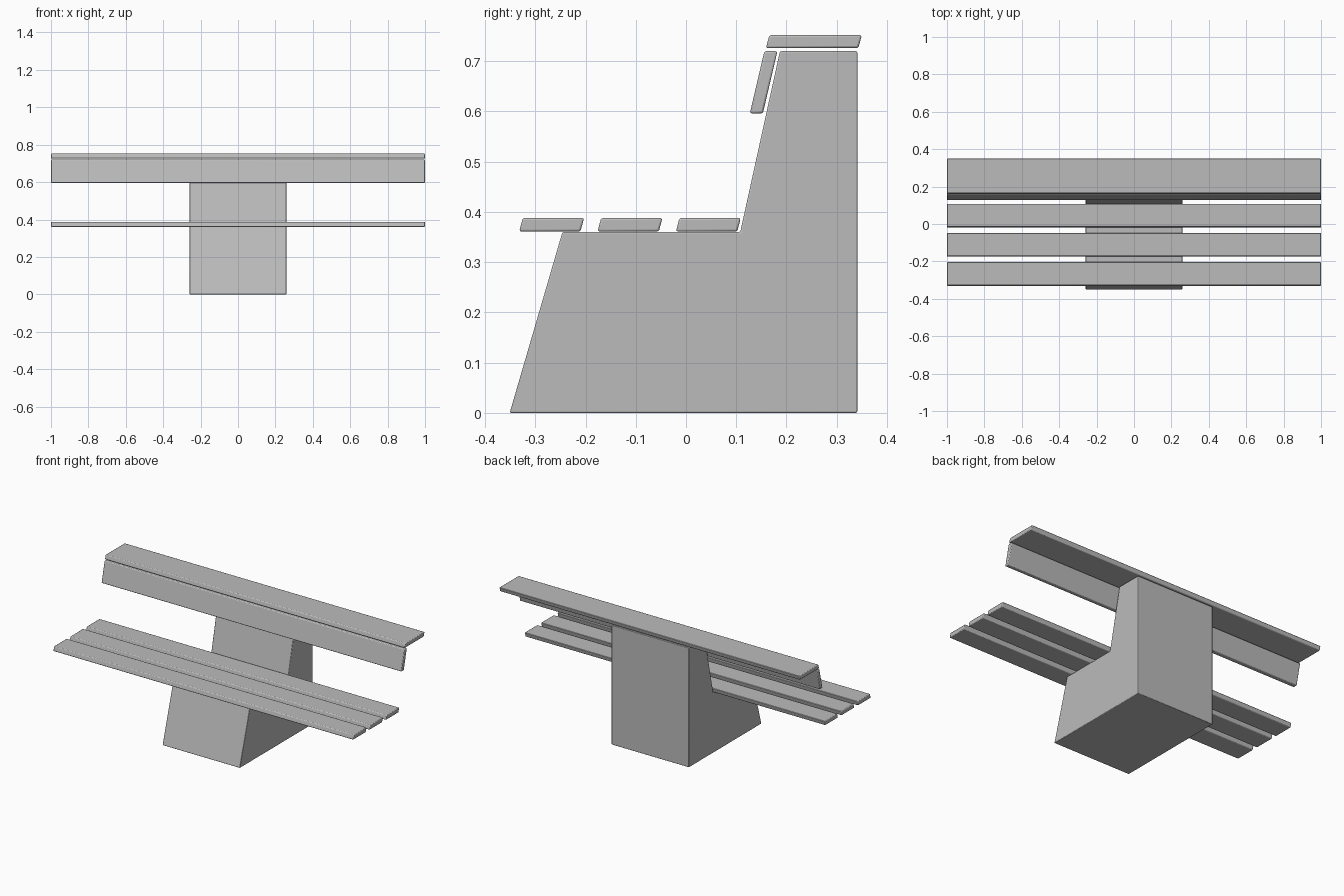
import bpy
import bmesh

cube = bpy.data.objects.get("Cube")
if cube:
    bpy.data.objects.remove(cube, do_unlink=True)

concrete = bpy.data.materials.new("plain grey")
concrete.use_nodes = True
GREY = (0.5, 0.5, 0.5, 1)
concrete.diffuse_color = GREY
concrete.node_tree.nodes["Principled BSDF"].inputs["Base Color"].default_value = GREY


def extrude_profile(name, profile, half_width, bevel):
    """Sweep a side profile of (y, z) points across x, with softened edges."""
    bm = bmesh.new()
    face = bm.faces.new([bm.verts.new((-half_width, y, z)) for y, z in profile])
    swept = bmesh.ops.extrude_face_region(bm, geom=[face])
    verts = [v for v in swept["geom"] if isinstance(v, bmesh.types.BMVert)]
    bmesh.ops.translate(bm, verts=verts, vec=(2 * half_width, 0, 0))
    bmesh.ops.recalc_face_normals(bm, faces=bm.faces)
    mesh = bpy.data.meshes.new(name)
    bm.to_mesh(mesh)
    bm.free()
    mesh.materials.append(concrete)
    obj = bpy.data.objects.new(name, mesh)
    bpy.context.collection.objects.link(obj)
    mod = obj.modifiers.new("soft edges", "BEVEL")
    mod.width = bevel
    mod.segments = 2
    bpy.ops.object.select_all(action="DESELECT")
    obj.select_set(True)
    bpy.context.view_layer.objects.active = obj
    bpy.ops.object.shade_smooth_by_angle()
    return obj


def slat(name, y, z, depth, height, lean):
    """Full-length board with a slanted cross-section."""
    profile = [(y, z), (y + depth, z),
               (y + depth + lean, z + height), (y + lean, z + height)]
    return extrude_profile(name, profile, 1.0, 0.004)


# Solid pedestal with seat ledge and sloping back rest
extrude_profile("pedestal", [
    (-0.351, 0), (0.341, 0), (0.341, 0.72), (0.187, 0.72),
    (0.108, 0.36), (-0.246, 0.36)], 0.258, 0.003)

# Three seat boards
for i, part in enumerate(("front", "middle", "rear")):
    slat(f"{part}_seat_slat", -0.332 + 0.156 * i, 0.361, 0.122, 0.027, 0.007)

# Leaning back board and flat top board
slat("backrest_slat", 0.127, 0.596, 0.026, 0.124, 0.029)
slat("top_slat", 0.159, 0.726, 0.184, 0.026, 0.007)
